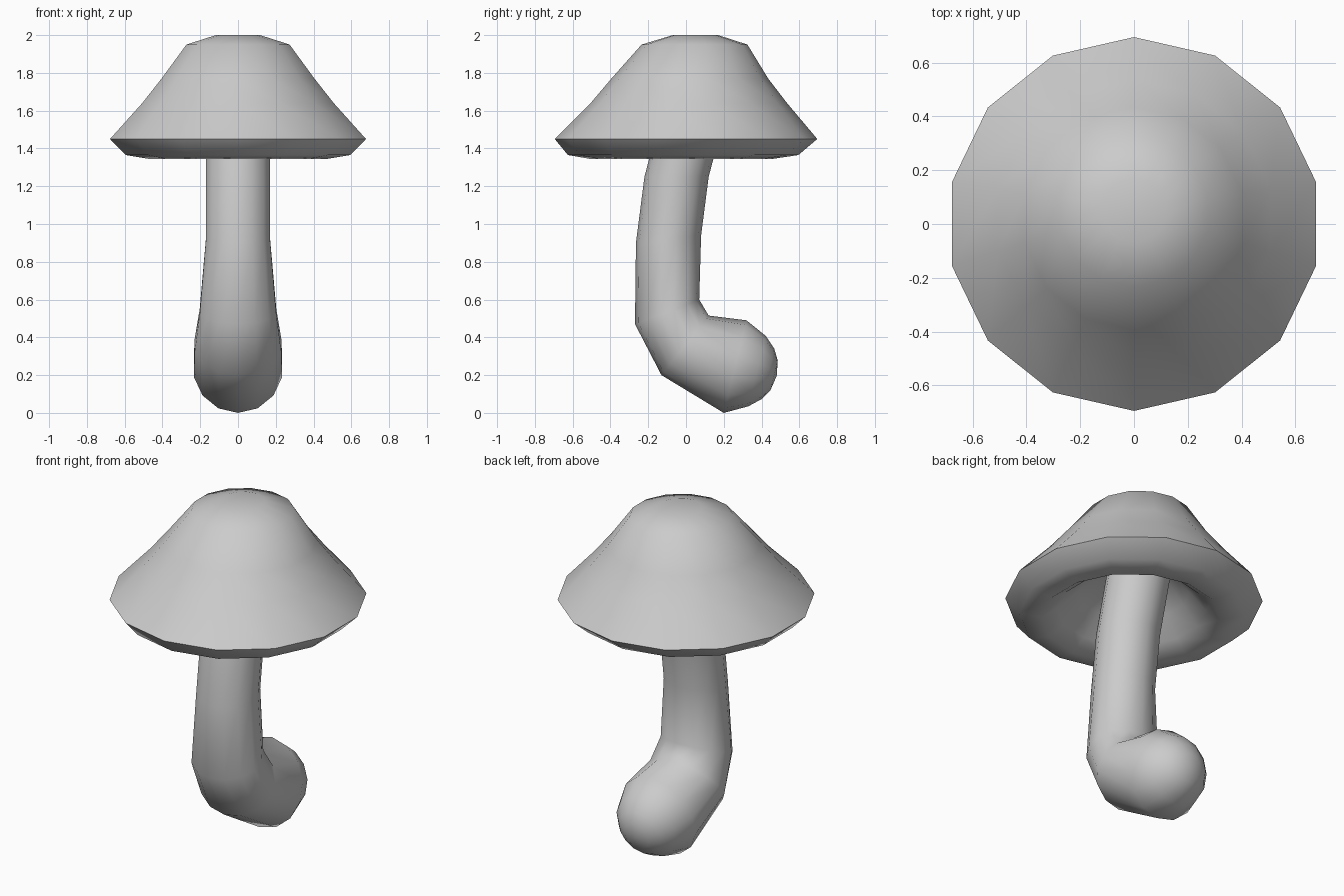
import bpy, math
from mathutils import Vector

if "Cube" in bpy.data.objects:
    bpy.data.objects.remove(bpy.data.objects["Cube"])

SIDES = 14


def skin(name, rings, end_tips):
    """Skin 14-sided rings (points a, b in the y/z plane, half width in x); tips close the ends."""
    verts, faces = [], []
    for a, b, w in rings:
        a, b = Vector((0, *a)), Vector((0, *b))
        mid, half = (a + b) / 2, (b - a) / 2
        for i in range(SIDES):
            t = 2 * math.pi * i / SIDES
            verts.append(mid + half * math.cos(t) + Vector((w * math.sin(t), 0, 0)))
    for r in range(len(rings) - 1):
        for i in range(SIDES):
            j = (i + 1) % SIDES
            p, q = r * SIDES, (r + 1) * SIDES
            faces.append((p + i, p + j, q + j, q + i))
    for tip, base, flip in zip(end_tips, (0, (len(rings) - 1) * SIDES), (True, False)):
        k = len(verts)
        verts.append(Vector((0, *tip)))
        for i in range(SIDES):
            f = (base + i, base + (i + 1) % SIDES, k)
            faces.append(f[::-1] if flip else f)
    me = bpy.data.meshes.new(name)
    me.from_pydata(verts, [], faces)
    ob = bpy.data.objects.new(name, me)
    bpy.context.collection.objects.link(ob)
    # consistent outward normals
    import bmesh
    bm = bmesh.new()
    bm.from_mesh(me)
    bmesh.ops.recalc_face_normals(bm, faces=bm.faces)
    bm.to_mesh(me)
    bm.free()
    bpy.ops.object.select_all(action='DESELECT')
    ob.select_set(True)
    bpy.context.view_layer.objects.active = ob
    bpy.ops.object.shade_smooth_by_angle(angle=math.radians(60))
    return ob


# cap: (radius, y centre, z) from the hollow underside, round the rim, to the crown
cap_profile = [(0.19, 0.03, 1.59), (0.30, 0.0, 1.50), (0.40, -0.02, 1.40),
               (0.485, -0.025, 1.345), (0.61, -0.015, 1.365), (0.695, 0.0, 1.45),
               (0.52, 0.015, 1.64), (0.415, 0.02, 1.77), (0.28, 0.045, 1.95),
               (0.12, 0.05, 2.0)]
skin("mushroom_cap",
     [((c - r, z), (c + r, z), r) for r, c, z in cap_profile],
     [(0.04, 1.62), (0.05, 2.0)])

# stem: bent tube ending in a rounded bulb
stem_rings = [((-0.12, 1.63), (0.22, 1.63), 0.174),
              ((-0.22, 1.25), (0.12, 1.25), 0.174),
              ((-0.265, 0.90), (0.08, 0.94), 0.174),
              ((-0.27, 0.47), (0.07, 0.60), 0.208),
              ((-0.13, 0.20), (0.12, 0.515), 0.235),
              ((0.20, 0.0), (0.32, 0.49), 0.24)]
centre, axis, up = Vector((0.26, 0.25)), Vector((0.97, -0.24)), Vector((0.24, 0.97))
for d, r in [(0.12, 0.192), (0.18, 0.137), (0.213, 0.08)]:
    c = centre + axis * d
    stem_rings.append((tuple(c - up * r), tuple(c + up * r), r))
skin("mushroom_stem", stem_rings, [(0.05, 1.63), tuple(centre + axis * 0.227)])
